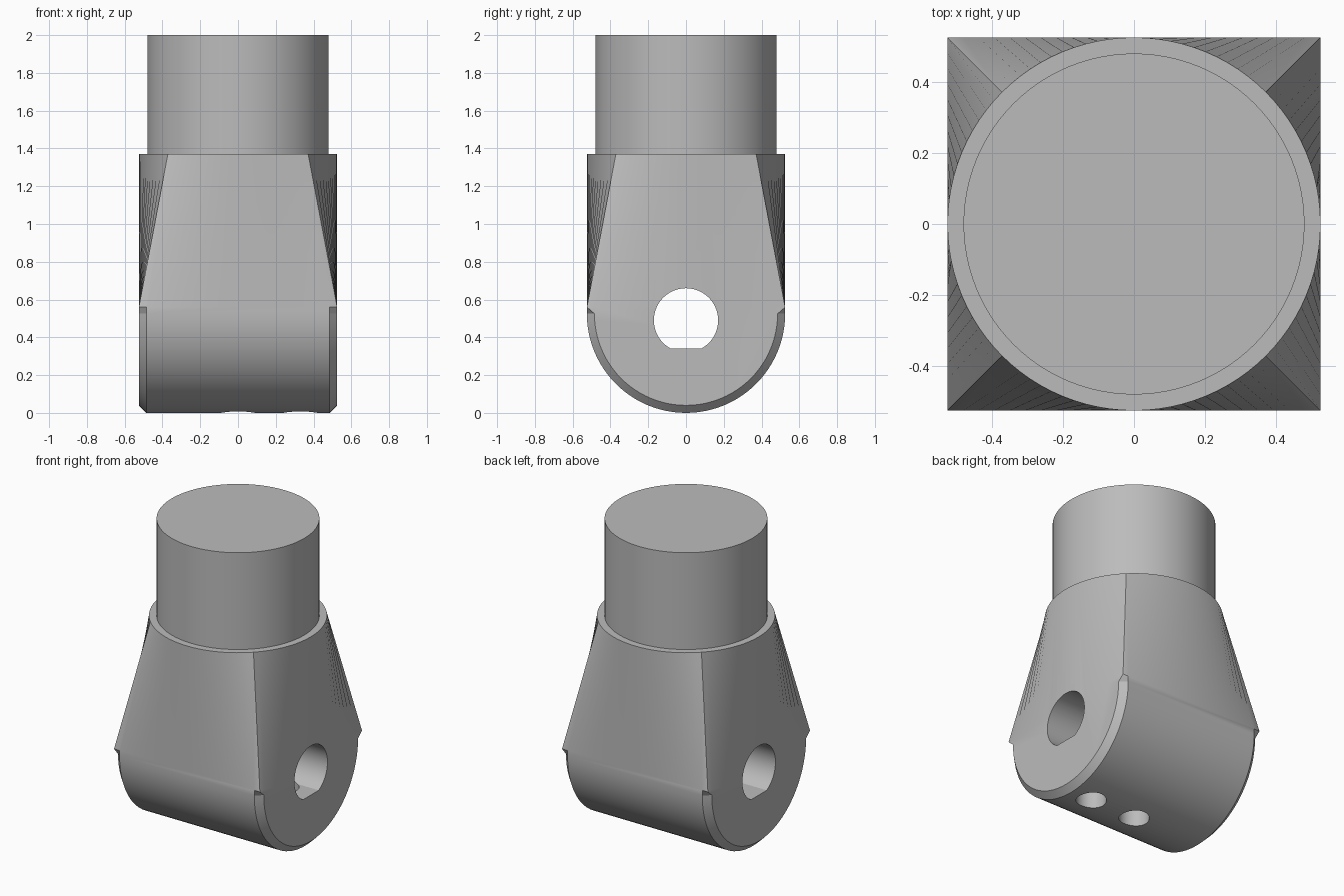
import bpy, bmesh
from math import sin, cos, pi, radians, asin

if "Cube" in bpy.data.objects:
    bpy.data.objects.remove(bpy.data.objects["Cube"], do_unlink=True)

R = 0.525          # half width of the body
STEM_R = 0.48      # radius of the upper spigot
SHOULDER = 1.37    # height of the round shoulder
JOIN = 0.56        # height where the taper meets the rounded foot
CH = 0.04          # chamfer on the foot ends
N = 24             # steps per quarter turn

grey = bpy.data.materials.new("plain grey")
grey.use_nodes = True
colour = (0.5, 0.5, 0.5, 1)
grey.diffuse_color = colour
grey.node_tree.nodes["Principled BSDF"].inputs["Base Color"].default_value = colour


def loft(name, rings):
    """Closed solid skinned through rings of equal point count."""
    bm = bmesh.new()
    loops = [[bm.verts.new(p) for p in ring] for ring in rings]
    count = len(loops[0])
    for a, b in zip(loops, loops[1:]):
        for i in range(count):
            j = (i + 1) % count
            bm.faces.new((a[i], a[j], b[j], b[i]))
    bm.faces.new(loops[0][::-1])
    bm.faces.new(loops[-1])
    bmesh.ops.recalc_face_normals(bm, faces=bm.faces)
    mesh = bpy.data.meshes.new(name)
    bm.to_mesh(mesh)
    bm.free()
    mesh.materials.append(grey)
    obj = bpy.data.objects.new(name, mesh)
    bpy.context.collection.objects.link(obj)
    return obj


def circle(r, z, x=0.0):
    return [(x + r * cos(k * pi / (2 * N) - pi / 4), r * sin(k * pi / (2 * N) - pi / 4), z)
            for k in range(4 * N)]


def square(z):
    pts = []
    for side in range(4):
        c, s = cos(side * pi / 2), sin(side * pi / 2)
        for k in range(N):
            t = R * (2 * k / N - 1)
            pts.append((R * c - t * s, R * s + t * c, z))
    return pts


def foot_ring(x, inset):
    r = R - inset
    arc = [(x, r * cos(pi + k * pi / (2 * N)), R + r * sin(pi + k * pi / (2 * N)))
           for k in range(2 * N + 1)]
    return [(x, -R, JOIN)] + arc + [(x, R, JOIN)]


def boolean(target, tool, operation):
    mod = target.modifiers.new(operation.lower(), "BOOLEAN")
    mod.operation, mod.object, mod.solver = operation, tool, "EXACT"
    bpy.context.view_layer.objects.active = target
    bpy.ops.object.modifier_apply(modifier=mod.name)
    bpy.data.objects.remove(tool, do_unlink=True)


# Round-to-square taper joined to the rounded, chamfered foot
body = loft("clevis_body", [square(JOIN), circle(R, SHOULDER)])
foot = loft("foot", [foot_ring(-R, CH), foot_ring(CH - R, 0),
                     foot_ring(R - CH, 0), foot_ring(R, CH)])
boolean(body, foot, "UNION")

# D-shaped cross bore with its flat at the bottom
bore_r, bore_z, flat = 0.17, 0.49, 0.15
start = -asin(flat / bore_r)
steps = 3 * N
angles = [start + (pi - 2 * start) * k / steps for k in range(steps + 1)]
bore = loft("bore_cutter", [[(x, bore_r * cos(a), bore_z + bore_r * sin(a)) for a in angles]
                            for x in (-1, 1)])
boolean(body, bore, "DIFFERENCE")

# Two screw holes from below into the bore
for x in (0.0, 0.33):
    boolean(body, loft("screw_cutter", [circle(0.09, -0.2, x), circle(0.09, 0.42, x)]), "DIFFERENCE")

# Upper spigot
stem = loft("stem", [circle(STEM_R, SHOULDER), circle(STEM_R, 2.0)])

for obj in (body, stem):
    bpy.ops.object.select_all(action="DESELECT")
    obj.select_set(True)
    bpy.context.view_layer.objects.active = obj
    bpy.ops.object.shade_smooth_by_angle(angle=radians(30))
